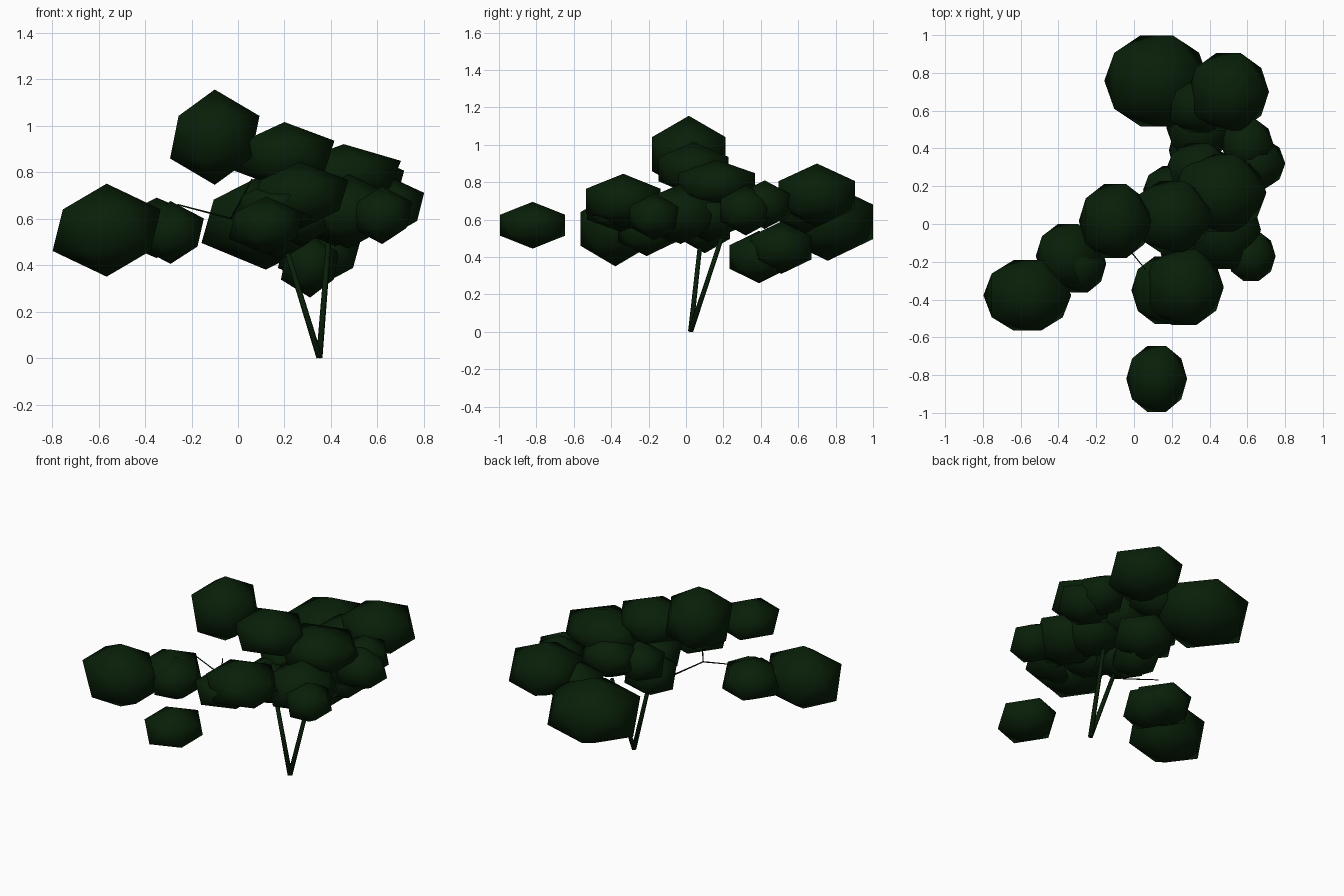
import bpy
import bmesh
from mathutils import Vector

default_cube = bpy.data.objects.get("Cube")
if default_cube:
    bpy.data.objects.remove(default_cube, do_unlink=True)


def make_material(name, colour):
    material = bpy.data.materials.new(name)
    material.use_nodes = True
    material.diffuse_color = colour
    shader = material.node_tree.nodes["Principled BSDF"]
    shader.inputs["Base Color"].default_value = colour
    shader.inputs["Roughness"].default_value = 1
    return material


dark_green = make_material("dark green", (0.0025, 0.0135, 0.0025, 1))


def add_object(name, bm):
    mesh = bpy.data.meshes.new(name)
    bm.to_mesh(mesh)
    bm.free()
    mesh.materials.append(dark_green)
    mesh.shade_smooth()
    obj = bpy.data.objects.new(name, mesh)
    bpy.context.scene.collection.objects.link(obj)
    return obj


def leaf_clump(name, centre, size):
    """Low-poly rounded clump: a squashed twenty-sided ball."""
    bm = bmesh.new()
    bmesh.ops.create_icosphere(bm, subdivisions=1, radius=1)
    bmesh.ops.scale(bm, vec=size, verts=bm.verts)
    bmesh.ops.translate(bm, vec=centre, verts=bm.verts)
    return add_object(name, bm)


def limb(name, start, end, start_radius, end_radius):
    """Tapered six-sided stick between two points."""
    start, end = Vector(start), Vector(end)
    direction = end - start
    bm = bmesh.new()
    bmesh.ops.create_cone(bm, cap_ends=True, segments=6, radius1=start_radius,
                          radius2=end_radius, depth=direction.length)
    turn = direction.to_track_quat("Z", "Y").to_matrix()
    bmesh.ops.rotate(bm, matrix=turn, verts=bm.verts)
    bmesh.ops.translate(bm, vec=(start + end) / 2, verts=bm.verts)
    return add_object(name, bm)


# Trunks: two stems rising from one foot
foot = (0.35, 0.025, 0.003)
right_fork = (0.21, 0.075, 0.46)
left_fork = (0.39, 0.19, 0.5)
limb("right_trunk", foot, right_fork, 0.014, 0.012)
limb("left_trunk", foot, left_fork, 0.014, 0.012)

# Thin branches
twig_joint = (-0.03, -0.13, 0.6)
limb("side_branch", right_fork, twig_joint, 0.006, 0.004)
limb("side_twig", twig_joint, (-0.26, -0.09, 0.66), 0.004, 0.003)
limb("upright_twig", twig_joint, (0.06, -0.24, 0.77), 0.004, 0.003)

# Clumps on the right and front: centre, then half sizes
outer_clumps = {
    "far_right_clump": ((-0.565, -0.378, 0.55), (0.26, 0.22, 0.2)),
    "right_clump_upper": ((-0.35, -0.17, 0.56), (0.19, 0.2, 0.13)),
    "right_clump_lower": ((-0.29, -0.21, 0.54), (0.16, 0.18, 0.135)),
    "top_clump": ((-0.1, 0.015, 0.95), (0.215, 0.23, 0.205)),
    "lone_front_clump": ((0.12, -0.82, 0.57), (0.18, 0.205, 0.125)),
    "front_clump_upper": ((0.265, -0.335, 0.7), (0.235, 0.235, 0.145)),
    "front_clump_lower": ((0.165, -0.35, 0.65), (0.2, 0.21, 0.115)),
}

# Clumps over the trunks and on the left
crown_clumps = {
    "crown_clump": ((0.2, 0.04, 0.87), (0.24, 0.22, 0.145)),
    "left_crown_clump": ((0.455, 0.165, 0.79), (0.275, 0.24, 0.13)),
    "fork_clump": ((0.18, 0.1, 0.56), (0.175, 0.16, 0.14)),
    "core_clump": ((0.42, 0.12, 0.62), (0.2, 0.2, 0.14)),
    "core_clump_left": ((0.475, -0.03, 0.63), (0.22, 0.245, 0.16)),
    "core_clump_front": ((0.27, -0.08, 0.61), (0.17, 0.18, 0.13)),
    "core_clump_right": ((0.2, 0.18, 0.66), (0.17, 0.15, 0.13)),
    "left_clump_front": ((0.62, -0.17, 0.615), (0.145, 0.155, 0.125)),
    "left_clump_middle": ((0.64, 0.32, 0.65), (0.18, 0.16, 0.135)),
    "left_clump_back": ((0.6, 0.42, 0.68), (0.155, 0.16, 0.13)),
}

# Clumps at the back
back_clumps = {
    "back_clump_inner": ((0.34, 0.29, 0.7), (0.19, 0.16, 0.13)),
    "back_clump_lowest": ((0.31, 0.39, 0.4), (0.14, 0.185, 0.14)),
    "back_clump_low": ((0.35, 0.51, 0.45), (0.2, 0.19, 0.14)),
    "back_clump_middle": ((0.345, 0.63, 0.66), (0.2, 0.17, 0.14)),
    "back_clump_left": ((0.5, 0.7, 0.73), (0.24, 0.24, 0.17)),
    "back_clump_large": ((0.12, 0.758, 0.588), (0.31, 0.283, 0.208)),
}

for group in (outer_clumps, crown_clumps, back_clumps):
    for clump_name, (centre, size) in group.items():
        leaf_clump(clump_name, centre, size)
